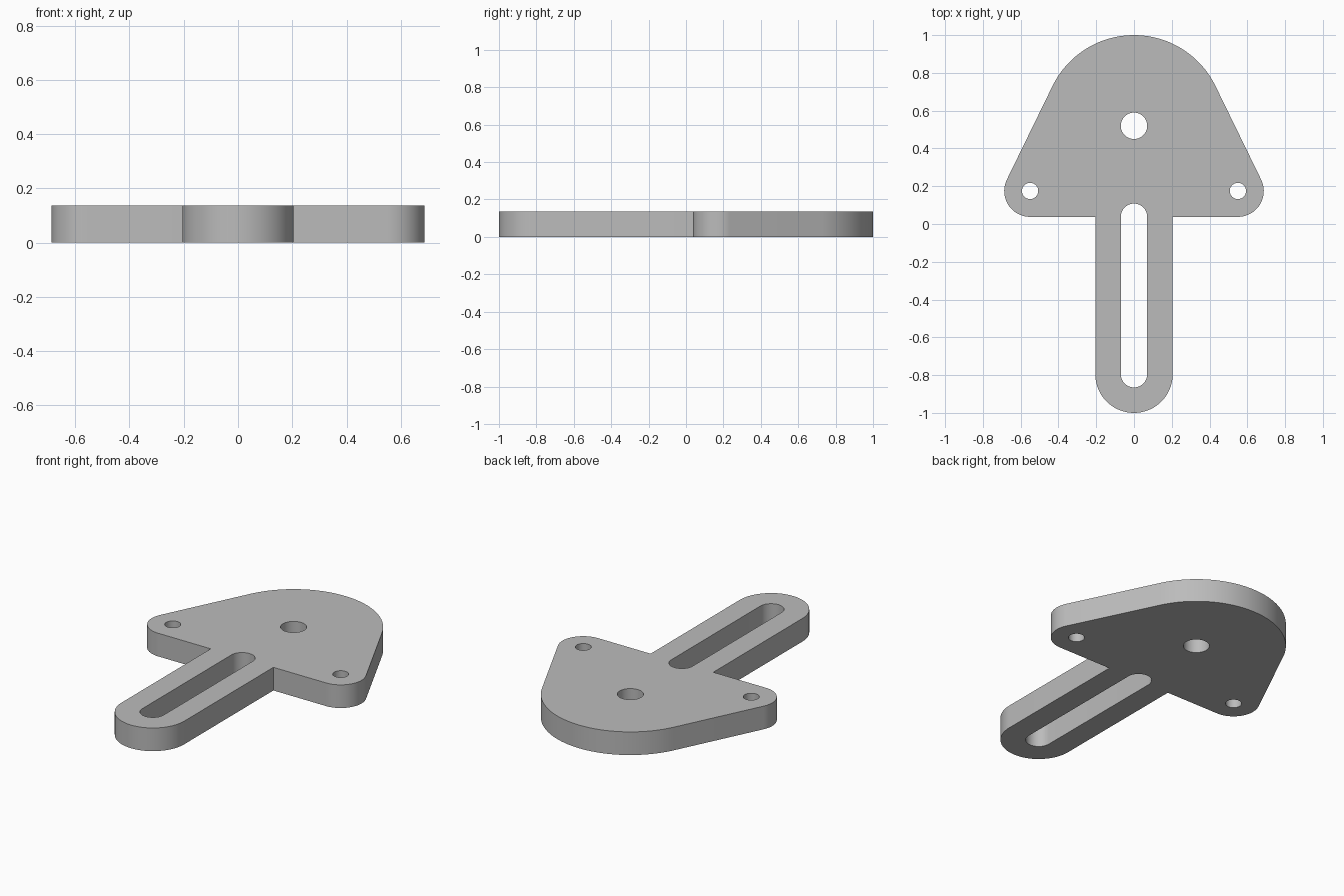
import bpy
import bmesh
from math import acos, atan2, cos, degrees, hypot, radians, sin
from mathutils import Vector

cube = bpy.data.objects.get("Cube")
if cube:
    bpy.data.objects.remove(cube, do_unlink=True)

THICK = 0.137
HUB, HUB_R = (0, 0.52), 0.48          # large rounded top and its pivot hole
EAR, EAR_R = (0.55, 0.175), 0.137     # lower corners
STEM_Y, STEM_R = -0.795, 0.205        # slotted arm
SLOT_TOP, SLOT_R = 0.038, 0.07
BOLT_R = 0.043


def arc(centre, r, start, end, steps):
    angles = [radians(start + (end - start) * i / steps) for i in range(steps + 1)]
    return [(centre[0] + r * cos(a), centre[1] + r * sin(a)) for a in angles]


def circle(centre, r, steps=48):
    return arc(centre, r, 0, 360, steps)[:-1]


# Right half of the outline, from the arm's tip up to the crown
dx, dy = EAR[0] - HUB[0], EAR[1] - HUB[1]
tangent = degrees(atan2(dy, dx) + acos((HUB_R - EAR_R) / hypot(dx, dy)))
half = arc((0, STEM_Y), STEM_R, -90, 0, 24)
half.append((STEM_R, EAR[1] - EAR_R))
half += arc(EAR, EAR_R, -90, tangent, 28)
half += arc(HUB, HUB_R, tangent, 90, 28)
outline = half + [(-x, y) for x, y in half[-2:0:-1]]

# Through openings
slot = arc((0, SLOT_TOP), SLOT_R, 0, 180, 24) + arc((0, STEM_Y), SLOT_R, 180, 360, 24)
loops = [outline, slot, circle(HUB, SLOT_R)]
loops += [circle((side * EAR[0], EAR[1]), BOLT_R) for side in (-1, 1)]

# Fill the profile and extrude it into a plate
bm = bmesh.new()
for loop in loops:
    verts = [bm.verts.new((x, y, 0)) for x, y in loop]
    for a, b in zip(verts, verts[1:] + verts[:1]):
        bm.edges.new((a, b))
bmesh.ops.triangle_fill(bm, edges=bm.edges[:], use_beauty=True, normal=Vector((0, 0, 1)))
result = bmesh.ops.extrude_face_region(bm, geom=bm.faces[:], use_keep_orig=True)
top = [g for g in result["geom"] if isinstance(g, bmesh.types.BMVert)]
bmesh.ops.translate(bm, verts=top, vec=(0, 0, THICK))
bmesh.ops.recalc_face_normals(bm, faces=bm.faces[:])

mesh = bpy.data.meshes.new("slotted_bracket")
bm.to_mesh(mesh)
bm.free()
plate = bpy.data.objects.new("slotted_bracket", mesh)
bpy.context.collection.objects.link(plate)

grey = bpy.data.materials.new("plain grey")
grey.use_nodes = True
colour = (0.5, 0.5, 0.5, 1)
grey.diffuse_color = colour
grey.node_tree.nodes["Principled BSDF"].inputs["Base Color"].default_value = colour
mesh.materials.append(grey)

# Smooth round walls, crisp rims
bpy.ops.object.select_all(action="DESELECT")
plate.select_set(True)
bpy.context.view_layer.objects.active = plate
bpy.ops.object.shade_smooth_by_angle(angle=radians(30))
